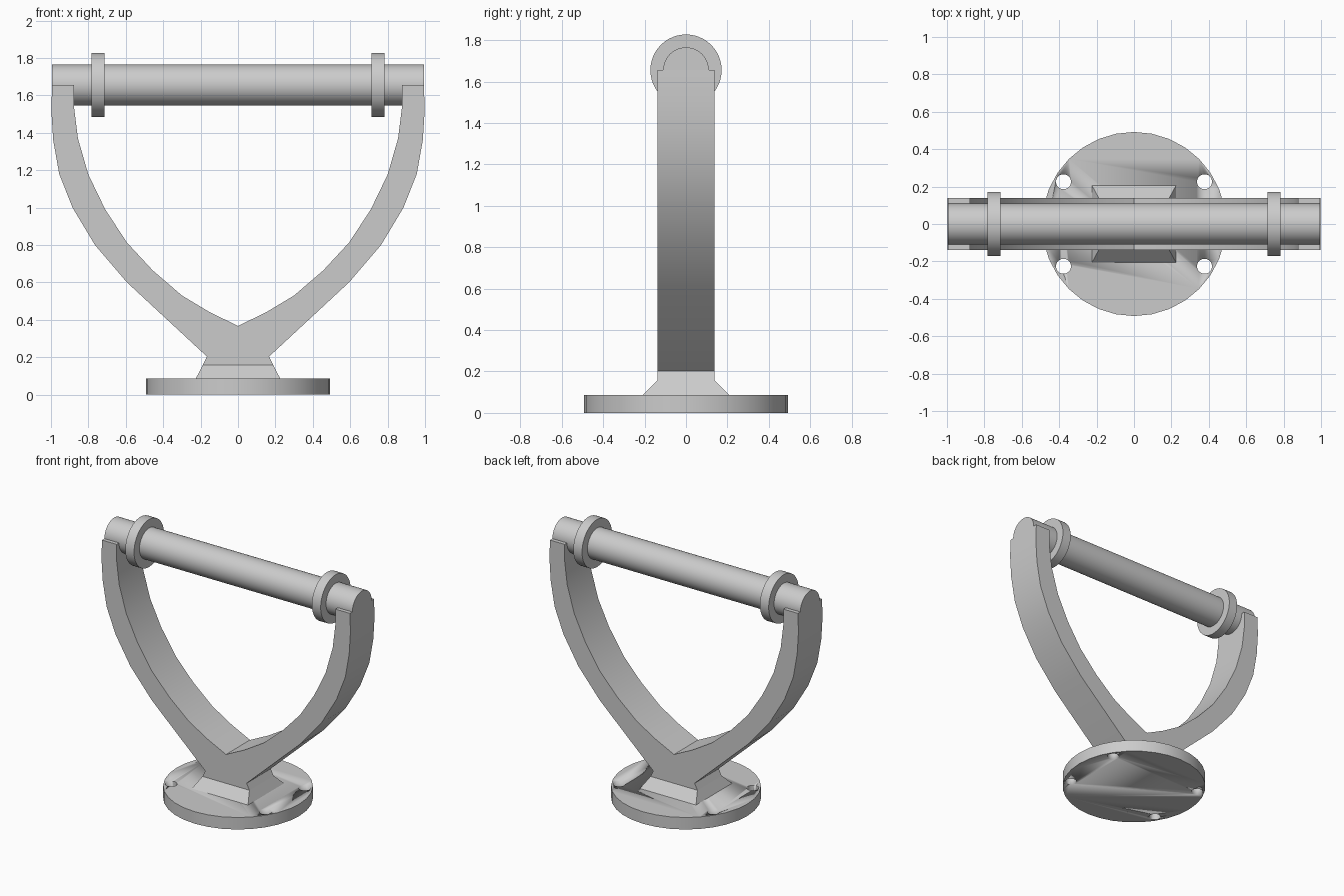
import bpy
import bmesh
from math import pi, radians

cube = bpy.data.objects.get("Cube")
if cube:
    bpy.data.objects.remove(cube, do_unlink=True)

grey = bpy.data.materials.new("light_grey")
grey.use_nodes = True
grey.diffuse_color = (0.6, 0.6, 0.6, 1)
grey.node_tree.nodes["Principled BSDF"].inputs["Base Color"].default_value = (0.6, 0.6, 0.6, 1)


def finish(obj, name):
    """Name a part, colour it and smooth its curved faces."""
    obj.name = obj.data.name = name
    obj.data.materials.clear()
    obj.data.materials.append(grey)
    bpy.ops.object.select_all(action='DESELECT')
    obj.select_set(True)
    bpy.context.view_layer.objects.active = obj
    bpy.ops.object.shade_smooth_by_angle(angle=radians(30))
    return obj


def cylinder(name, radius, length, location, sides=48, along_x=False):
    bpy.ops.mesh.primitive_cylinder_add(
        vertices=sides, radius=radius, depth=length, location=location,
        rotation=(0, pi / 2 if along_x else 0, 0))
    return finish(bpy.context.object, name)


def mesh_object(name, bm):
    bmesh.ops.recalc_face_normals(bm, faces=bm.faces)
    mesh = bpy.data.meshes.new(name)
    bm.to_mesh(mesh)
    bm.free()
    obj = bpy.data.objects.new(name, mesh)
    bpy.context.collection.objects.link(obj)
    return finish(obj, name)


# Round base plate with four bolt holes
BASE_TOP = 0.087
base = cylinder("base_plate", 0.492, BASE_TOP, (0, 0, BASE_TOP / 2), sides=32)
for sx in (-1, 1):
    for sy in (-1, 1):
        cutter = cylinder("hole_cutter", 0.04, 0.4, (sx * 0.377, sy * 0.226, 0), sides=24)
        cutter.hide_render = True
        cut = base.modifiers.new("bolt_hole", 'BOOLEAN')
        cut.operation = 'DIFFERENCE'
        cut.solver = 'EXACT'
        cut.object = cutter
        bpy.context.view_layer.objects.active = base
        bpy.ops.object.modifier_apply(modifier=cut.name)
        bpy.data.objects.remove(cutter, do_unlink=True)

# Tapered foot between base plate and yoke
NECK_Z = 0.158
bm = bmesh.new()
rings = [[bm.verts.new((sx * hx, sy * hy, z)) for sx, sy in ((-1, -1), (1, -1), (1, 1), (-1, 1))]
         for hx, hy, z in ((0.225, 0.207, BASE_TOP), (0.188, 0.138, NECK_Z))]
bm.faces.new(rings[0])
bm.faces.new(rings[1])
for i in range(4):
    j = (i + 1) % 4
    bm.faces.new((rings[0][i], rings[0][j], rings[1][j], rings[1][i]))
mesh_object("foot", bm)

# Curved yoke: half outline, mirrored, then given depth
outer = [(0.188, NECK_Z), (0.166, 0.203), (0.594, 0.6), (0.765, 0.8), (0.885, 1.0),
         (0.956, 1.18), (0.988, 1.36), (0.998, 1.52), (0.994, 1.655)]
inner = [(0.877, 1.655), (0.877, 1.54), (0.856, 1.37), (0.8, 1.176), (0.71, 0.99),
         (0.594, 0.813), (0.455, 0.663), (0.3, 0.53), (0.15, 0.44)]
half = outer + inner
outline = half + [(0, 0.367)] + [(-x, z) for x, z in reversed(half)]
bm = bmesh.new()
face = bm.faces.new([bm.verts.new((x, -0.138, z)) for x, z in outline])
moved = bmesh.ops.extrude_face_region(bm, geom=[face], use_keep_orig=True)["geom"]
bmesh.ops.translate(bm, vec=(0, 0.276, 0),
                    verts=[v for v in moved if isinstance(v, bmesh.types.BMVert)])
mesh_object("yoke", bm)

# Cross bar with its two collars
BAR_Z = 1.655
cylinder("cross_bar", 0.11, 1.988, (0, 0, BAR_Z), along_x=True)
for name, x in (("left_collar", 0.748), ("right_collar", -0.748)):
    cylinder(name, 0.172, 0.07, (x, 0, BAR_Z), along_x=True)
